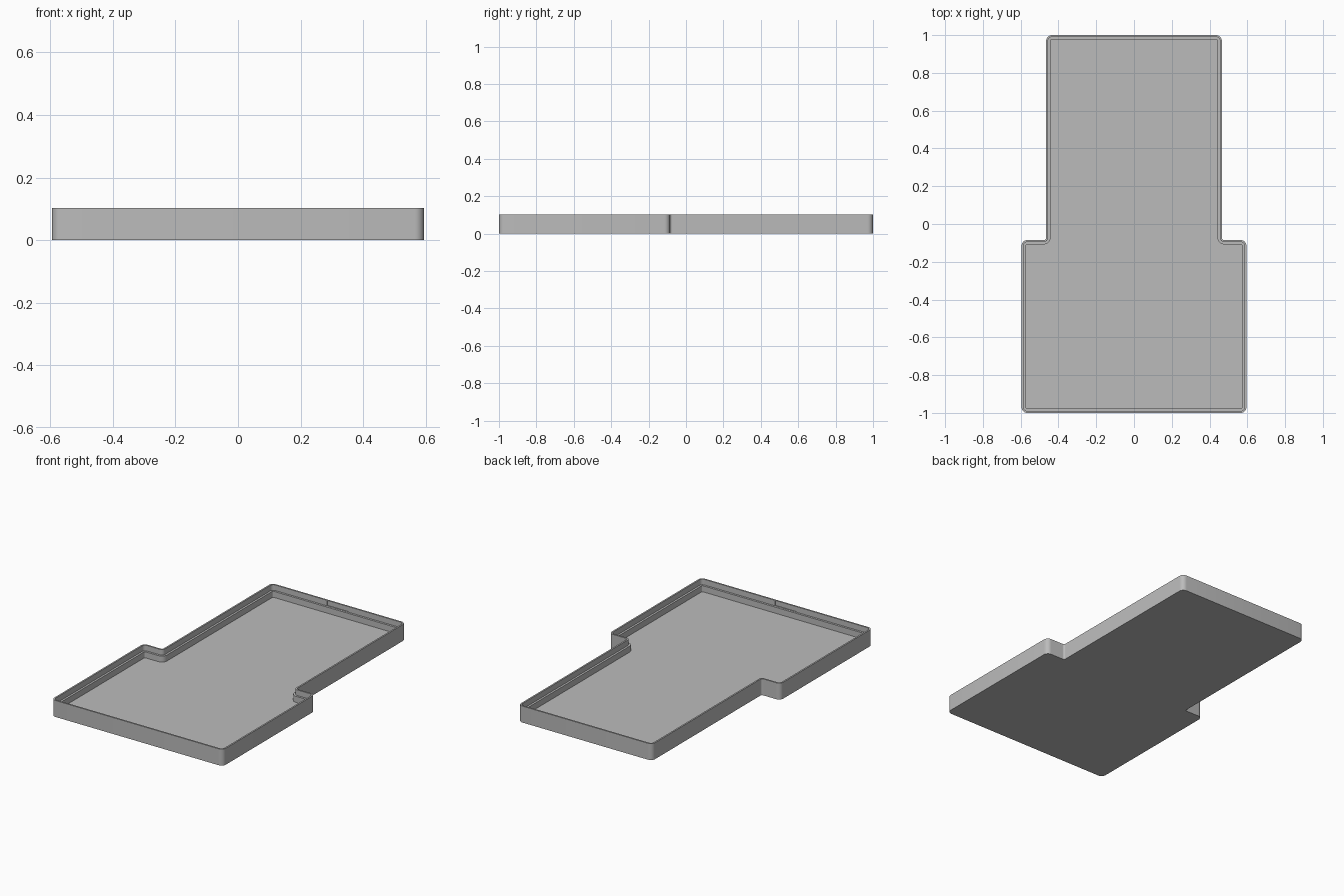
import bpy, bmesh, math
from mathutils import Vector

if "Cube" in bpy.data.objects:
    bpy.data.objects.remove(bpy.data.objects["Cube"])

HEIGHT, LEDGE, FLOOR = 0.103, 0.068, 0.03   # heights of rim, inner step and floor
LIP, WALL = 0.010, 0.023                    # wall thickness above and below the step
R_OUT, R_IN = 0.030, 0.012                  # outside corner radii: convex and concave
STEPS = 6

# Right half of the T-shaped footprint, mirrored to a counter-clockwise loop
half = [(0.595, -1.0), (0.595, -0.085), (0.465, -0.085), (0.465, 1.0)]
corners = [Vector(p) for p in half + [(-x, y) for x, y in reversed(half)]]


def outline(inset):
    """Footprint with rounded corners, moved inward by inset."""
    pts = []
    for i, c in enumerate(corners):
        a = (c - corners[i - 1]).normalized()
        b = (corners[(i + 1) % len(corners)] - c).normalized()
        turn = 1 if a.cross(b) > 0 else -1
        r = R_OUT if turn > 0 else R_IN
        centre = c + (b - a) * r
        radius = r - turn * inset
        for k in range(STEPS + 1):
            t = k / STEPS * math.pi / 2
            pts.append(centre + radius * (a * math.sin(t) - b * math.cos(t)))
    return pts


# Tray shell: rings up the outside, over the rim, down the stepped inside
rings = [(0, 0), (0, HEIGHT), (LIP, HEIGHT), (LIP, LEDGE), (WALL, LEDGE), (WALL, FLOOR)]
bm = bmesh.new()
loops = [[bm.verts.new((p.x, p.y, z)) for p in outline(d)] for d, z in rings]
for lo, hi in zip(loops, loops[1:]):
    for i in range(len(lo)):
        j = (i + 1) % len(lo)
        bm.faces.new((lo[i], lo[j], hi[j], hi[i]))
bm.faces.new(list(reversed(loops[0])))
bm.faces.new(loops[-1])
bmesh.ops.recalc_face_normals(bm, faces=bm.faces[:])
mesh = bpy.data.meshes.new("tray")
bm.to_mesh(mesh)
bm.free()
tray = bpy.data.objects.new("tray", mesh)
bpy.context.collection.objects.link(tray)

grey = bpy.data.materials.new("grey plastic")
grey.diffuse_color = (0.5, 0.5, 0.5, 1)
grey.use_nodes = True
grey.node_tree.nodes["Principled BSDF"].inputs["Base Color"].default_value = grey.diffuse_color
mesh.materials.append(grey)

# Shallow catch slots inside the lip at both short ends
for name, side in (("front_slot_cutter", -1), ("back_slot_cutter", 1)):
    bpy.ops.mesh.primitive_cube_add(size=1, location=(0, side * 0.99, 0.084))
    cutter = bpy.context.object
    cutter.name = name
    cutter.scale = (0.15, 0.008, 0.028)
    cutter.hide_render = True
    cutter.display_type = 'WIRE'
    cut = tray.modifiers.new(name, 'BOOLEAN')
    cut.operation = 'DIFFERENCE'
    cut.solver = 'EXACT'
    cut.object = cutter

# Smooth rounded corners, crisp edges
bpy.ops.object.select_all(action='DESELECT')
tray.select_set(True)
bpy.context.view_layer.objects.active = tray
bpy.ops.object.shade_smooth_by_angle(angle=math.radians(30))
